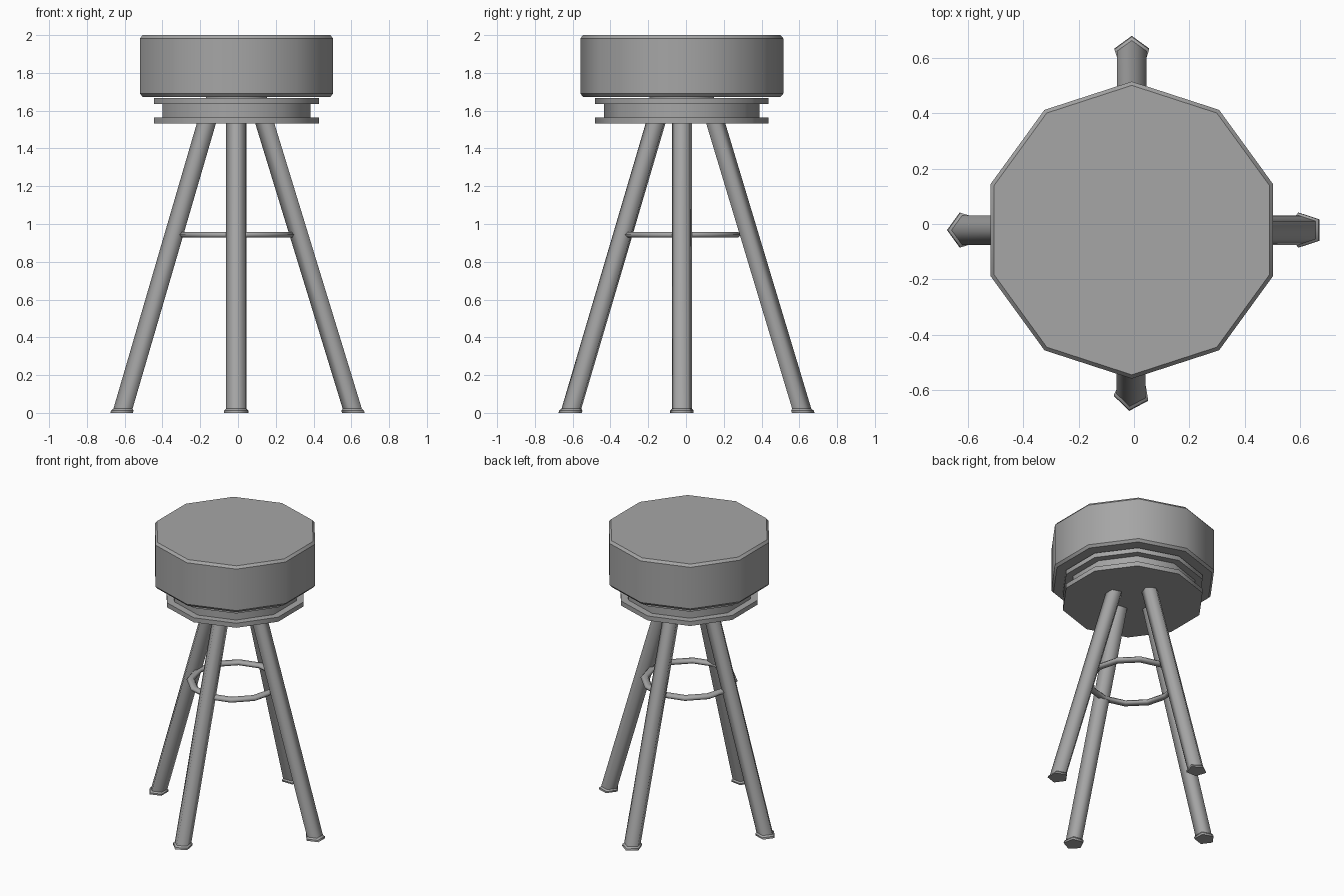
import bpy, bmesh
from math import cos, sin, pi, radians

cube = bpy.data.objects.get("Cube")
if cube:
    bpy.data.objects.remove(cube)

GREY = (0.38, 0.38, 0.38, 1)
grey = bpy.data.materials.new("grey")
grey.use_nodes = True
grey.diffuse_color = GREY
grey.node_tree.nodes["Principled BSDF"].inputs["Base Color"].default_value = GREY

CX, CY = -0.008, -0.022   # axis of the stool


def finish(name, bm):
    bmesh.ops.recalc_face_normals(bm, faces=bm.faces)
    mesh = bpy.data.meshes.new(name)
    bm.to_mesh(mesh)
    bm.free()
    mesh.materials.append(grey)
    obj = bpy.data.objects.new(name, mesh)
    bpy.context.collection.objects.link(obj)
    return obj


def loft(name, sides, rings, turn=90):
    """Stack of regular polygons (x, y, z, radius): smooth round, crisp rims."""
    bm = bmesh.new()
    loops = []
    for x, y, z, r in rings:
        angles = [radians(turn) + 2 * pi * i / sides for i in range(sides)]
        loops.append([bm.verts.new((x + r * cos(a), y + r * sin(a), z)) for a in angles])
    for low, high in zip(loops, loops[1:]):
        for i in range(sides):
            j = (i + 1) % sides
            bm.faces.new((low[i], low[j], high[j], high[i])).smooth = True
    bm.faces.new(loops[0])
    bm.faces.new(loops[-1])
    for loop in loops:
        for i in range(sides):
            bm.edges.get((loop[i - 1], loop[i])).smooth = False
    return finish(name, bm)


def disc(name, profile):
    return loft(name, 10, [(CX, CY, z, r) for z, r in profile])


# Cushion with a narrow chamfer on both rims
disc("seat", [(1.673, 0.523), (1.69, 0.537), (1.983, 0.537), (2.0, 0.523)])
disc("seat_spacer", [(1.66, 0.17), (1.68, 0.17)])

# Spool-shaped base under the cushion
disc("base", [(1.533, 0.46), (1.565, 0.46), (1.565, 0.411),
              (1.634, 0.411), (1.634, 0.46), (1.666, 0.46)])

# Splayed five-sided legs with slightly flared feet
legs = {
    "left": ((0.617, CY), (0.145, CY), 180),
    "right": ((-0.61, CY), (-0.16, CY), 180),
    "back": ((CX, 0.614), (CX, 0.15), 90),
    "front": ((CX, -0.61), (CX, -0.156), 262),
}
TOP = 1.54
for side, (foot, head, turn) in legs.items():
    def at(z, r):
        t = z / TOP
        return (foot[0] + (head[0] - foot[0]) * t, foot[1] + (head[1] - foot[1]) * t, z, r)
    loft(side + "_leg", 5, [at(0.01, 0.056), at(TOP, 0.056)], turn)
    loft(side + "_foot", 5, [at(0, 0.066), at(0.012, 0.066), at(0.022, 0.056)], turn)

# Flattened foot ring
bm = bmesh.new()
SEGMENTS, SECTION = 12, 6
grid = []
for i in range(SEGMENTS):
    a = 2 * pi * i / SEGMENTS
    grid.append([])
    for k in range(SECTION):
        b = 2 * pi * k / SECTION
        r = 0.285 + 0.027 * cos(b)
        grid[-1].append(bm.verts.new((CX + r * cos(a), CY + r * sin(a), 0.943 + 0.017 * sin(b))))
for i in range(SEGMENTS):
    n = (i + 1) % SEGMENTS
    for k in range(SECTION):
        m = (k + 1) % SECTION
        bm.faces.new((grid[i][k], grid[n][k], grid[n][m], grid[i][m])).smooth = True
finish("foot_ring", bm)
